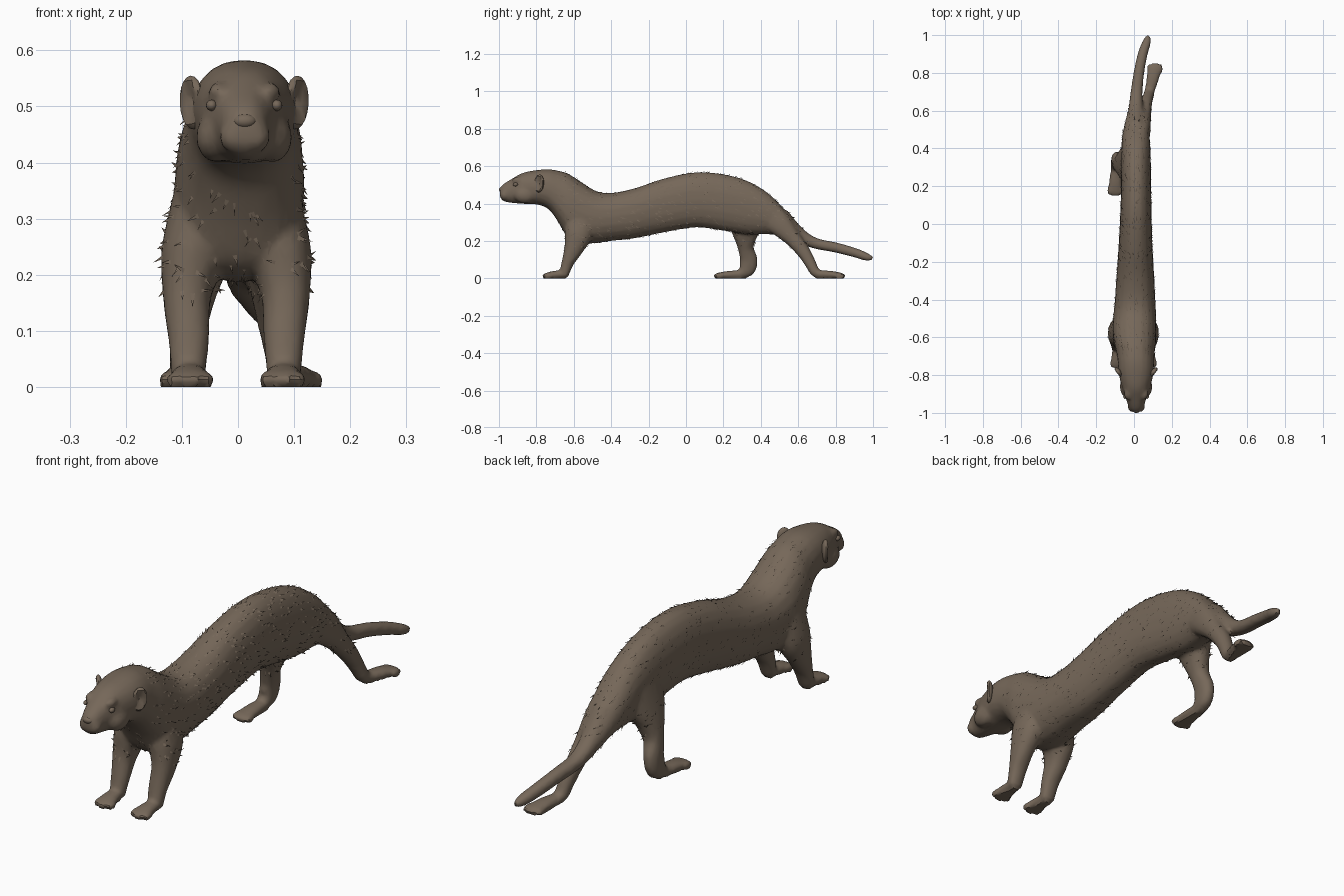
import bpy, bmesh, math, random
from mathutils import Vector, Matrix

if "Cube" in bpy.data.objects:
    bpy.data.objects.remove(bpy.data.objects["Cube"])

random.seed(4)
fur_mat = bpy.data.materials.new("brown fur")
fur_mat.diffuse_color = (0.18, 0.137, 0.10, 1)
fur_mat.use_nodes = True
fur_mat.node_tree.nodes["Principled BSDF"].inputs["Base Color"].default_value = fur_mat.diffuse_color


def smooth_rows(rows, steps=5):
    """Catmull-Rom interpolation of rows of numbers."""
    out = []
    for i in range(len(rows) - 1):
        p0, p1, p2 = rows[max(i - 1, 0)], rows[i], rows[i + 1]
        p3 = rows[min(i + 2, len(rows) - 1)]
        for s in range(steps):
            t = s / steps
            out.append([0.5 * (2 * b + (c - a) * t + (2 * a - 5 * b + 4 * c - d) * t * t
                               + (3 * b - a - 3 * c + d) * t ** 3)
                        for a, b, c, d in zip(p0, p1, p2, p3)])
    return out + [list(rows[-1])]


def tube(bm, rows, upright=False, n=20):
    """Loft rows of (x, y, z, half width, half height)."""
    rows = smooth_rows(rows)
    pts = [Vector(r[:3]) for r in rows]
    rings = []
    for i, r in enumerate(rows):
        tan = (pts[min(i + 1, len(pts) - 1)] - pts[max(i - 1, 0)]).normalized()
        side = Vector((1, 0, 0))
        up = Vector((0, 0, 1))
        if not upright:
            side = (side - tan * side.dot(tan)).normalized()
            up = side.cross(tan)
        ring = []
        for k in range(n):
            a = 2 * math.pi * k / n
            c, s = math.cos(a), math.sin(a)
            c, s = [math.copysign(abs(v) ** 0.9, v) for v in (c, s)]
            ring.append(bm.verts.new(pts[i] + side * c * r[3] + up * s * r[4]))
        rings.append(ring)
    for a, b in zip(rings, rings[1:]):
        for k in range(n):
            bm.faces.new((a[k], a[(k + 1) % n], b[(k + 1) % n], b[k]))
    bm.faces.new(rings[0][::-1])
    bm.faces.new(rings[-1])


def ball(bm, loc, size):
    m = Matrix.Translation(loc) @ Matrix.Diagonal((*size, 1))
    return bmesh.ops.create_uvsphere(bm, u_segments=16, v_segments=10, radius=1, matrix=m)["verts"]


def finish(name, bm):
    bmesh.ops.recalc_face_normals(bm, faces=bm.faces)
    me = bpy.data.meshes.new(name)
    bm.to_mesh(me)
    bm.free()
    me.materials.append(fur_mat)
    ob = bpy.data.objects.new(name, me)
    bpy.context.collection.objects.link(ob)
    return ob


def shade(ob):
    bpy.ops.object.select_all(action='DESELECT')
    ob.select_set(True)
    bpy.context.view_layer.objects.active = ob
    bpy.ops.object.shade_smooth_by_angle(angle=math.radians(35))


def paw(bm, x, y, direction, length, turn=0.0):
    """Foot with four toes, pointing along y in the given direction."""
    end = y + direction * length
    tube(bm, [(x, y, .022, .024, .022), (x + turn * .6, (y + end) / 2, .019, .034, .021),
              (x + turn, end - direction * .02, .014, .036, .016)])
    for k in (-1.5, -.5, .5, 1.5):
        ball(bm, (x + turn + k * .02, end - direction * (.018 + abs(k) * .007), .013), (.012, .028, .015))


bm = bmesh.new()
# head, neck and torso: y, centre x, half width, bottom, top
torso = [(-.995, .012, .022, .435, .485), (-.975, .012, .038, .412, .505), (-.93, .011, .052, .403, .533),
         (-.87, .011, .074, .398, .565), (-.79, .011, .092, .393, .58), (-.73, .01, .096, .365, .583),
         (-.68, .008, .101, .295, .575), (-.63, .005, .112, .215, .56), (-.56, .002, .116, .188, .515),
         (-.48, .004, .113, .188, .467), (-.40, .006, .107, .2, .457), (-.28, .007, .1, .213, .48),
         (-.12, .008, .09, .245, .533), (.05, .01, .083, .272, .567), (.2, .011, .08, .255, .557),
         (.33, .01, .079, .235, .52), (.44, .01, .075, .235, .455), (.52, .012, .064, .225, .375),
         (.60, .013, .045, .19, .285)]
tube(bm, [(x, y, (a + b) / 2, w, (b - a) / 2) for y, x, w, a, b in torso], upright=True)
# tail
tube(bm, [(.01, .5, .32, .05, .06), (.01, .6, .235, .04, .04), (.013, .69, .188, .032, .029),
          (.026, .8, .165, .028, .027), (.046, .9, .138, .026, .025), (.068, .965, .115, .022, .021),
          (.077, .998, .107, .010, .010)])
# front legs
for x, out in ((-.088, -1), (.082, 1)):
    top = x - out * .012
    tube(bm, [(top, -.565, .34, .04, .07), (top + out * .006, -.575, .24, .055, .075),
              (x + out * .003, -.6, .16, .043, .052), (x, -.63, .09, .037, .034),
              (x, -.645, .045, .033, .028), (x, -.652, .012, .031, .022)])
    paw(bm, x, -.645, -1, .12, out * -.003)
# back leg stepping forward
tube(bm, [(-.03, .33, .38, .04, .1), (-.045, .32, .29, .045, .095), (-.062, .317, .22, .044, .062),
          (-.078, .32, .16, .037, .042), (-.088, .335, .1, .032, .047), (-.092, .325, .05, .03, .045),
          (-.095, .29, .02, .028, .02)])
paw(bm, -.094, .31, -1, .16, -.006)
# back leg stretched behind
tube(bm, [(.035, .42, .36, .042, .08), (.045, .5, .29, .043, .065), (.052, .57, .215, .038, .045),
          (.062, .63, .14, .033, .036), (.072, .665, .08, .029, .03), (.08, .69, .035, .028, .026),
          (.084, .72, .022, .026, .02)])
paw(bm, .083, .70, 1, .15, .028)
# brows and cheeks of the head
for s in (-1, 1):
    ball(bm, (.011 + s * .045, -.895, .525), (.02, .035, .018))
    ball(bm, (.011 + s * .05, -.86, .445), (.036, .06, .045))
    ball(bm, (.012 + s * .02, -.968, .447), (.026, .028, .03))
body = finish("body", bm)

# fuse the skin into one surface
m = body.modifiers.new("fuse", 'REMESH')
m.mode = 'VOXEL'
m.voxel_size = .009
m = body.modifiers.new("soften", 'SMOOTH')
m.factor, m.iterations = .5, 4
m = body.modifiers.new("facets", 'DECIMATE')
m.ratio = .3
dg = bpy.context.evaluated_depsgraph_get()
skin = bpy.data.meshes.new_from_object(body.evaluated_get(dg))
body.modifiers.clear()
body.data = skin
for v in skin.vertices:
    v.co.z = 0 if v.co.z < .006 else v.co.z
skin.materials.clear()
skin.materials.append(fur_mat)
shade(body)

# fur tufts: thin slivers leaning back
polys = [p for p in skin.polygons if -.72 < p.center.y < .62 and p.center.z > .17]
areas = [p.area for p in polys]
bm = bmesh.new()
for p in random.choices(polys, weights=areas, k=1100):
    nrm = p.normal
    flow = Vector((random.uniform(-.5, .5), 1, random.uniform(-.7, .3)))
    flow = flow - nrm * flow.dot(nrm)
    if flow.length < .2:
        continue
    flow.normalize()
    side = nrm.cross(flow) * random.uniform(.003, .006)
    base = p.center - nrm * .002
    tip = base + flow * random.uniform(.02, .035) + nrm * random.uniform(.006, .011)
    bm.faces.new([bm.verts.new(c) for c in (base - side, base + side, tip)])
finish("fur_tufts", bm)

# ears: flattened cups facing forward and outward
for s, name in ((-1, "left_ear"), (1, "right_ear")):
    bm = bmesh.new()
    for v in ball(bm, (0, 0, 0), (.03, .016, .048)):
        r = math.hypot(v.co.x / .03, v.co.z / .048)
        if v.co.y < 0 and r < .75:
            v.co.y += .016 * (1 - r / .75) + .004
    bm.transform(Matrix.Translation((.011 + s * .093, -.785, .507)) @ Matrix.Rotation(s * math.radians(52), 4, 'Z')
                 @ Matrix.Rotation(s * math.radians(6), 4, 'Y'))
    shade(finish(name, bm))

# eyes and nose
for s, name in ((-1, "left_eye"), (1, "right_eye")):
    bm = bmesh.new()
    ball(bm, (.011 + s * .058, -.912, .502), (.010, .014, .010))
    shade(finish(name, bm))
bm = bmesh.new()
ball(bm, (.012, -.986, .474), (.021, .014, .013))
shade(finish("nose", bm))
